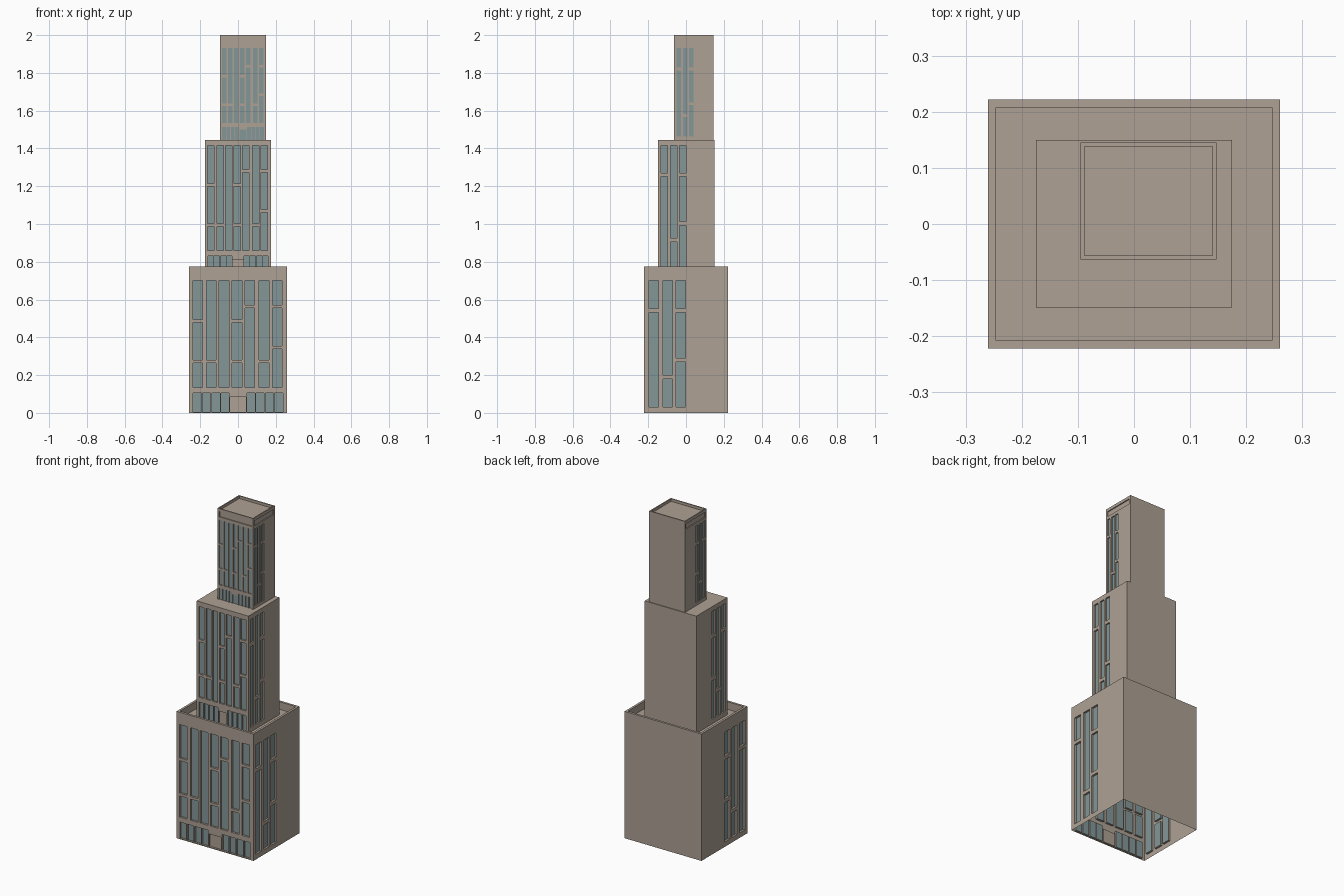
import bpy
import bmesh
from mathutils import Vector

if "Cube" in bpy.data.objects:
    bpy.data.objects.remove(bpy.data.objects["Cube"], do_unlink=True)

STONE, GLASS = 0, 1
UP = Vector((0, 0, 1))


def make_material(name, rgb):
    mat = bpy.data.materials.new(name)
    mat.use_nodes = True
    mat.diffuse_color = (*rgb, 1)
    mat.node_tree.nodes["Principled BSDF"].inputs["Base Color"].default_value = (*rgb, 1)
    return mat


materials = [make_material("warm stone", (0.42, 0.355, 0.295)),
             make_material("blue grey glass", (0.23, 0.31, 0.315))]


def quad(bm, points, slot=STONE):
    bm.faces.new([bm.verts.new(p) for p in points]).material_index = slot


def split(low, high, fractions, gap):
    """Cut one tall window strip into panes with a gap at each fraction."""
    start = low
    for f in sorted(fractions):
        mid = low + f * (high - low)
        yield start, mid - gap / 2
        start = mid + gap / 2
    yield start, high


def wall(bm, origin, u, width, z0, z1, depth, openings):
    """Flat wall facing u x up, with recessed openings (u0, u1, z0, z1, slot)."""
    n = u.cross(UP)

    def corners(a, b, c, d, back=0):
        return [origin + u * s + UP * t - n * back
                for s, t in ((a, c), (b, c), (b, d), (a, d))]

    us = sorted({0, width, *(e for o in openings for e in o[:2])})
    zs = sorted({z0, z1, *(e for o in openings for e in o[2:4])})
    for a, b in zip(us, us[1:]):
        for c, d in zip(zs, zs[1:]):
            s, t = (a + b) / 2, (c + d) / 2
            if not any(o[0] < s < o[1] and o[2] < t < o[3] for o in openings):
                quad(bm, corners(a, b, c, d))
    for *rect, slot in openings:
        outer, inner = corners(*rect), corners(*rect, back=depth)
        quad(bm, inner, slot)
        for i in range(4):
            j = (i + 1) % 4
            quad(bm, (outer[i], outer[j], inner[j], inner[i]))


# Window layout in fractions of wall width, and heights of the lowest tier
FRONT = [(0.09, (0.243, 0.624)), (0.228, (0.243,)), (0.357, ()),
         (0.49, (0.243, 0.624)), (0.62, (0.757,)), (0.765, (0.243,)),
         (0.9, (0.376, 0.757))]
SIDE = [(0.114, (0.765,)), (0.284, (0.24,)), (0.439, (0.373, 0.765))]
GROUND = [0.5 + side * k for side in (-1, 1) for k in (0.133, 0.225, 0.32, 0.415)]


def front_openings(width, door):
    half = 0.049 * width
    out = [(f * width - half, f * width + half, a, b, GLASS)
           for f, cuts in FRONT for a, b in split(0.135, 0.70, cuts, 0.016)]
    half = 0.041 * width
    out += [(f * width - half, f * width + half, 0.005, 0.105, GLASS) for f in GROUND]
    out.append((0.42 * width, 0.58 * width, 0.005, 0.085, door))
    return out


def side_openings(width, mirrored):
    half = 0.056 * width
    out = []
    for f, cuts in SIDE:
        c = (1 - f if mirrored else f) * width
        out += [(c - half, c + half, a, b, GLASS)
                for a, b in split(0.03, 0.70, cuts, 0.021)]
    return out


def tier(name, x0, x1, y0, y1, base, top, scale, depth, door, rim=0, sunk=0, slot=False):
    bm = bmesh.new()
    w, d = x1 - x0, y1 - y0
    X, Y = Vector((1, 0, 0)), Vector((0, 1, 0))
    sides = [((x0, y0), X, w, front_openings(w, door)),
             ((x1, y0), Y, d, side_openings(d, False)),
             ((x1, y1), -X, w, []),
             ((x0, y1), -Y, d, side_openings(d, True))]
    for (x, y), u, width, openings in sides:
        fitted = [(a, b, base + c * scale, base + e * scale, m) for a, b, c, e, m in openings]
        if slot and openings:  # long stone recess under the parapet
            fitted.append((0.05 * width, 0.95 * width, top - 0.05, top - 0.018, STONE))
        wall(bm, Vector((x, y, 0)), u, width, base, top, depth, fitted)

    # Parapet rim and sunken roof
    def ring(inset, z):
        return [Vector(p) for p in ((x0 + inset, y0 + inset, z), (x1 - inset, y0 + inset, z),
                                    (x1 - inset, y1 - inset, z), (x0 + inset, y1 - inset, z))]

    outer, inner, floor = ring(0, top), ring(rim, top), ring(rim, top - sunk)
    quad(bm, floor)
    if rim:
        for i in range(4):
            j = (i + 1) % 4
            quad(bm, (outer[i], outer[j], inner[j], inner[i]))
            quad(bm, (inner[i], inner[j], floor[j], floor[i]))

    bmesh.ops.remove_doubles(bm, verts=bm.verts, dist=0.00005)
    mesh = bpy.data.meshes.new(name)
    bm.to_mesh(mesh)
    bm.free()
    for mat in materials:
        mesh.materials.append(mat)
    bpy.context.collection.objects.link(bpy.data.objects.new(name, mesh))


# Three stacked setbacks, each smaller than the one below
tier("lower_tier", -0.26, 0.26, -0.222, 0.222, 0, 0.775, 1, 0.012, STONE,
     rim=0.014, sunk=0.046)
tier("middle_tier", -0.175, 0.175, -0.149, 0.15, 0.728, 1.445, 0.982, 0.009, STONE)
tier("upper_tier", -0.095, 0.147, -0.063, 0.145, 1.441, 2.0, 0.70, 0.006, GLASS,
     rim=0.007, sunk=0.016, slot=True)
